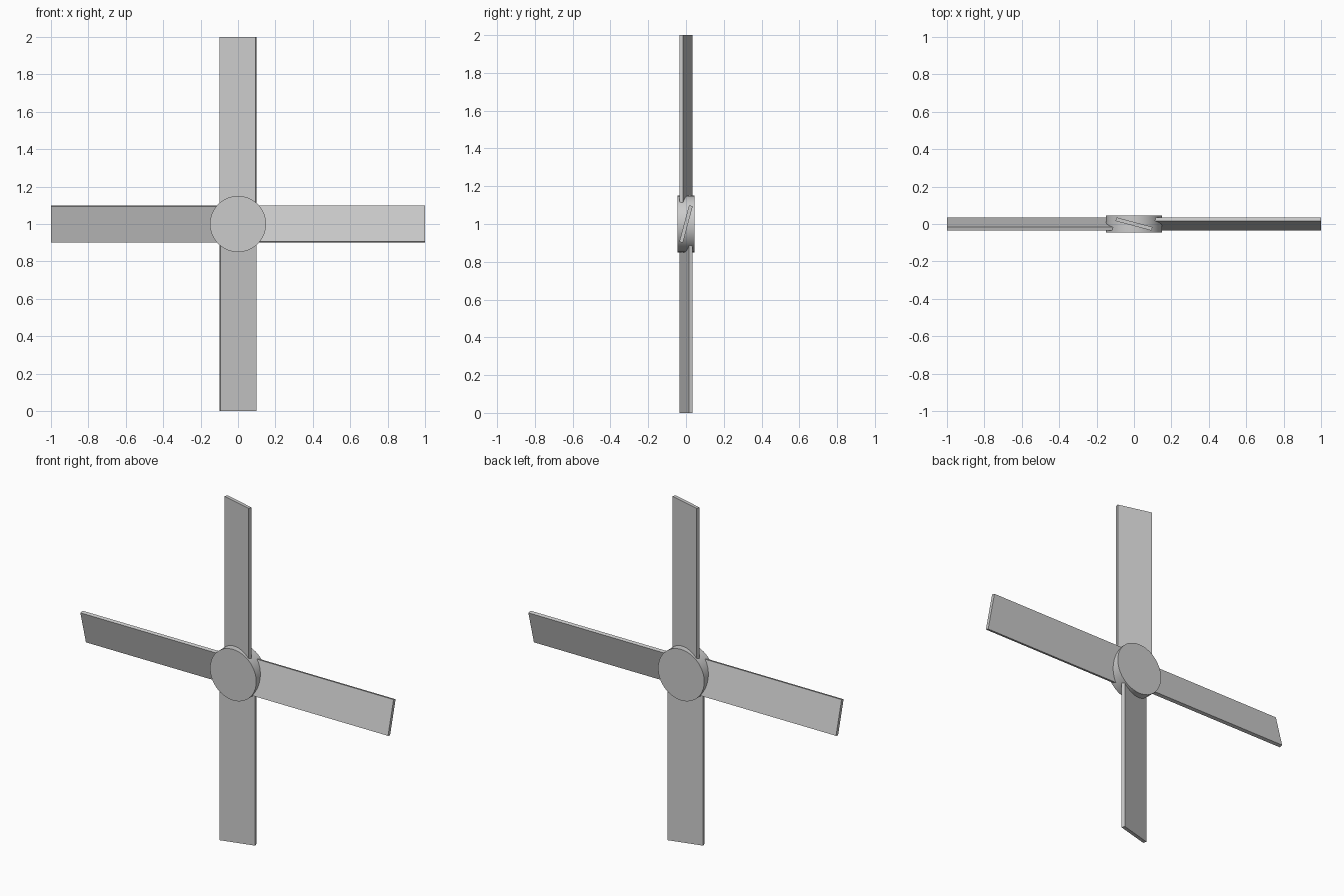
import bpy
from math import radians, pi
from mathutils import Matrix

if "Cube" in bpy.data.objects:
    bpy.data.objects.remove(bpy.data.objects["Cube"])

CENTRE = Matrix.Translation((0, 0, 1))
TIP, ROOT, WIDTH, THICK, PITCH = 1.0, 0.1, 0.2, 0.02, radians(15)

# Round hub facing front
bpy.ops.mesh.primitive_cylinder_add(vertices=64, radius=0.15, depth=0.09,
                                    location=(0, 0, 1), rotation=(pi / 2, 0, 0))
hub = bpy.context.object
hub.name = "hub"
bpy.ops.object.shade_smooth_by_angle(angle=radians(30))

# Four flat pitched blades around the hub
for i in range(4):
    bpy.ops.mesh.primitive_cube_add(size=1)
    blade = bpy.context.object
    blade.name = f"blade_{i + 1}"
    shape = (Matrix.Rotation(-PITCH, 4, 'X')
             @ Matrix.Translation(((TIP + ROOT) / 2, 0, 0))
             @ Matrix.Diagonal((TIP - ROOT, THICK, WIDTH, 1)))
    blade.data.transform(shape)
    blade.matrix_world = CENTRE @ Matrix.Rotation(-i * pi / 2, 4, 'Y')
